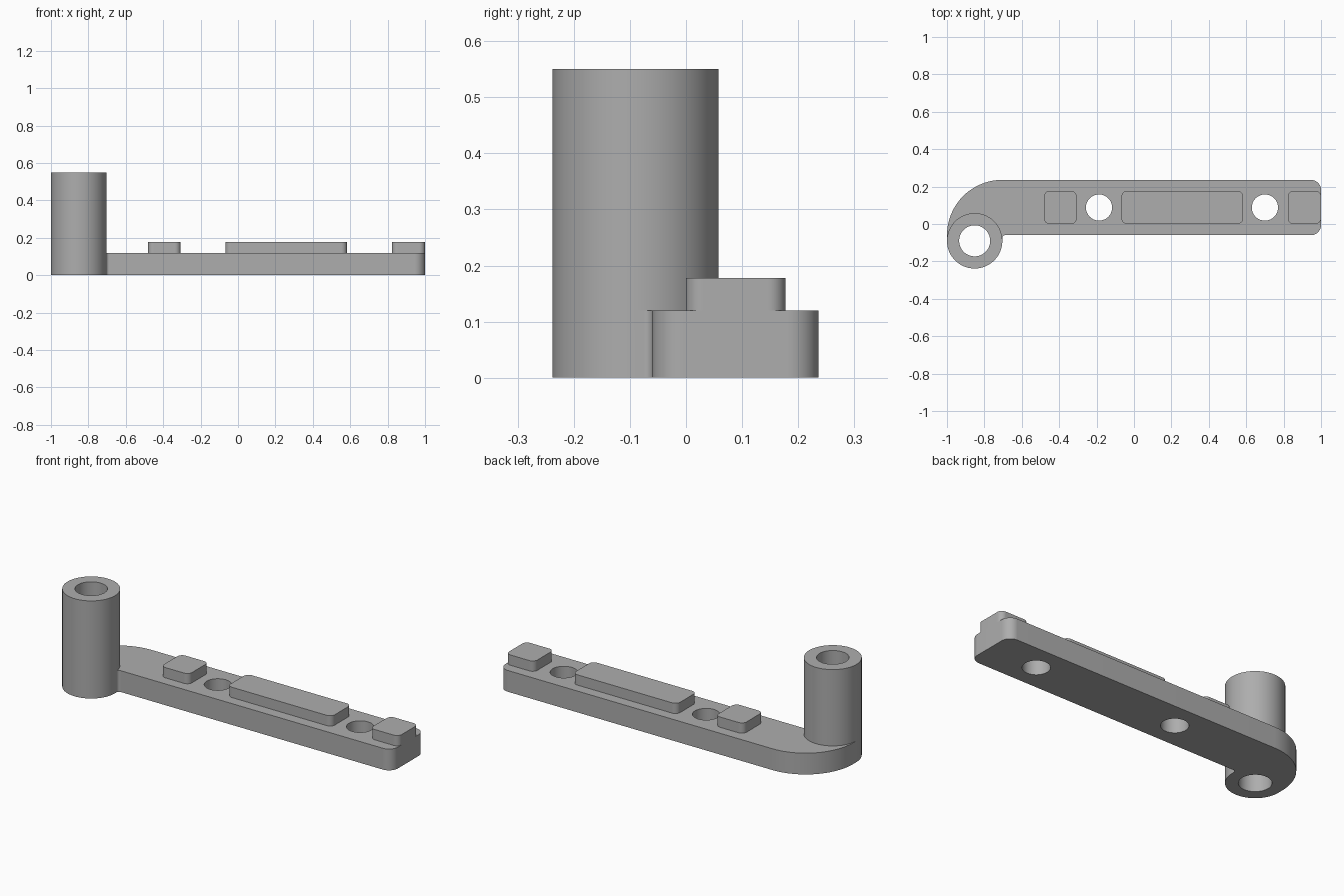
import bpy, bmesh, math
from mathutils import Vector

cube = bpy.data.objects.get("Cube")
if cube:
    bpy.data.objects.remove(cube, do_unlink=True)

grey = bpy.data.materials.new("plain grey")
grey.use_nodes = True
colour = (0.42, 0.42, 0.42, 1)
grey.diffuse_color = colour
grey.node_tree.nodes["Principled BSDF"].inputs["Base Color"].default_value = colour

BAR_TOP = 0.12
PAD_TOP = 0.178
POST_TOP = 0.55
POST = (-0.852, -0.09)
POST_R = 0.148


def rounded(corners, steps=20):
    """Outline with each right-angle corner (x, y, radius) filleted."""
    points = []
    for i, (x, y, r) in enumerate(corners):
        p = Vector((x, y))
        before = (Vector(corners[i - 1][:2]) - p).normalized()
        after = (Vector(corners[(i + 1) % len(corners)][:2]) - p).normalized()
        centre = p + r * (before + after)
        for k in range(steps + 1):
            t = k / steps * math.pi / 2
            q = centre - r * (math.cos(t) * after + math.sin(t) * before)
            if not points or (q - points[-1]).length > 1e-5:
                points.append(q)
    if (points[0] - points[-1]).length < 1e-5:
        points.pop()
    return points


def box_outline(x0, x1, y0, y1, r):
    return rounded([(x0, y0, r), (x1, y0, r), (x1, y1, r), (x0, y1, r)])


def disc(x, y, r):
    return box_outline(x - r, x + r, y - r, y + r, r)


def prism(name, outline, z0, z1):
    bm = bmesh.new()
    face = bm.faces.new([bm.verts.new((p.x, p.y, z0)) for p in outline])
    top = bmesh.ops.extrude_face_region(bm, geom=[face])["geom"]
    bmesh.ops.translate(bm, vec=(0, 0, z1 - z0),
                        verts=[v for v in top if isinstance(v, bmesh.types.BMVert)])
    bmesh.ops.recalc_face_normals(bm, faces=bm.faces)
    mesh = bpy.data.meshes.new(name)
    bm.to_mesh(mesh)
    bm.free()
    mesh.materials.append(grey)
    obj = bpy.data.objects.new(name, mesh)
    bpy.context.collection.objects.link(obj)
    return obj


def select(obj):
    bpy.ops.object.select_all(action="DESELECT")
    obj.select_set(True)
    bpy.context.view_layer.objects.active = obj


def combine(target, tool, operation):
    select(target)
    mod = target.modifiers.new(operation.lower(), "BOOLEAN")
    mod.operation = operation
    mod.solver = "EXACT"
    mod.object = tool
    bpy.ops.object.modifier_apply(modifier=mod.name)
    bpy.data.objects.remove(tool, do_unlink=True)


# Flat arm that bends round into the foot of the post
low = POST[1] - POST_R
inner = POST[0] + POST_R
arm = prism("arm_with_post", rounded([
    (-1, low, POST_R), (inner, low, POST_R), (inner, -0.06, 0.015),
    (1, -0.06, 0.055), (1, 0.236, 0.055), (-1, 0.236, 0.296)]), 0, BAR_TOP)

# Upright post, joined to the arm
combine(arm, prism("post", disc(*POST, POST_R), 0, POST_TOP), "UNION")

# Bore through the post and two screw holes through the arm
for x, y, r in [(*POST, 0.083), (-0.187, 0.088, 0.07), (0.70, 0.088, 0.07)]:
    combine(arm, prism("hole_cutter", disc(x, y, r), -0.1, POST_TOP + 0.1), "DIFFERENCE")

# Clean the joined surface
bm = bmesh.new()
bm.from_mesh(arm.data)
bmesh.ops.remove_doubles(bm, verts=bm.verts, dist=1e-5)
bmesh.ops.dissolve_limit(bm, angle_limit=math.radians(0.5), verts=bm.verts, edges=bm.edges)
bm.to_mesh(arm.data)
bm.free()

# Raised locating pads
parts = [arm]
for name, x0, x1 in [("inner_pad", -0.481, -0.307), ("long_pad", -0.067, 0.583),
                     ("end_pad", 0.823, 1.0)]:
    parts.append(prism(name, box_outline(x0, x1, 0, 0.177, 0.03), BAR_TOP, PAD_TOP))

for part in parts:
    select(part)
    bpy.ops.object.shade_smooth_by_angle(angle=math.radians(30))
